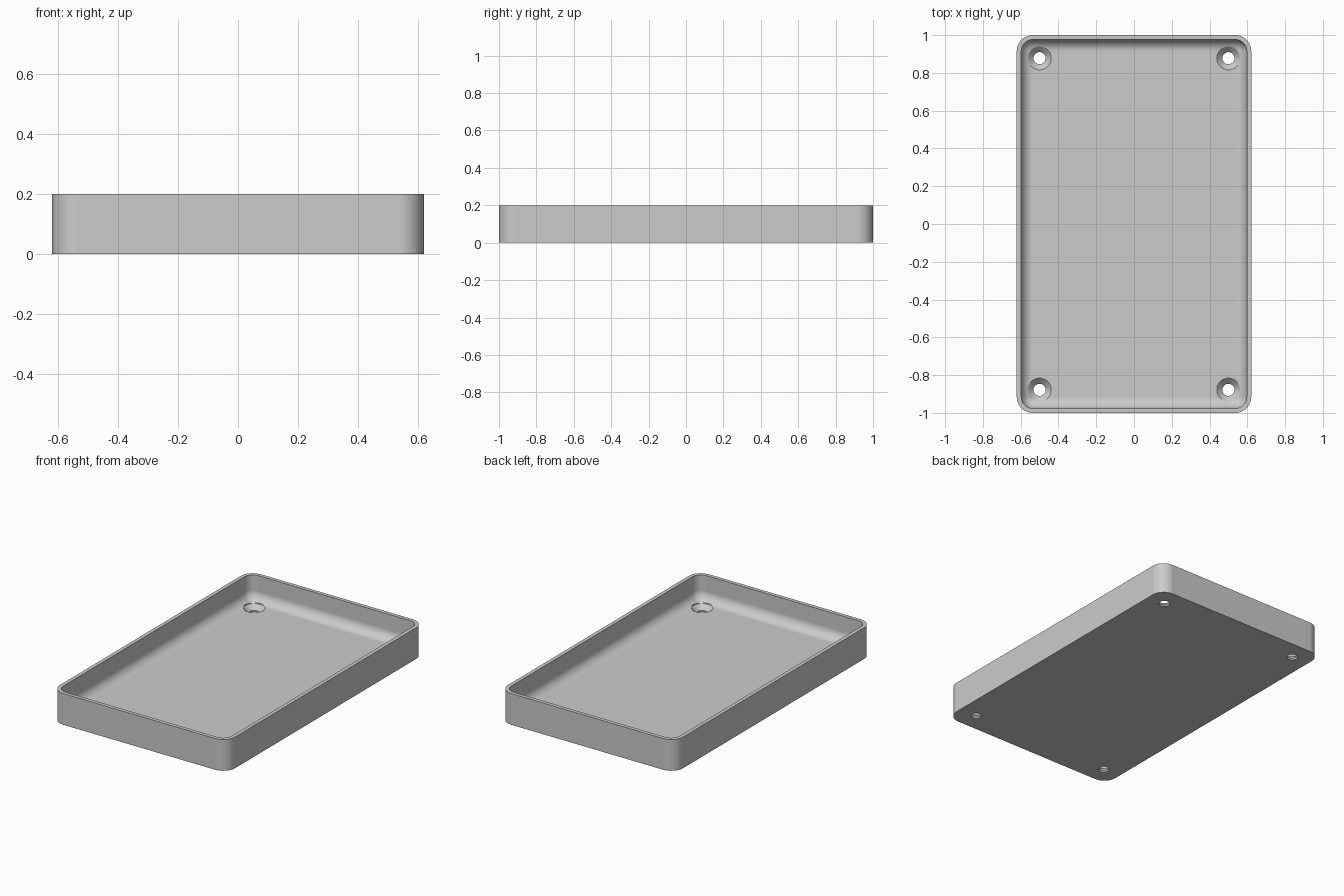
import bpy, bmesh
from mathutils import Matrix

old = bpy.data.objects.get("Cube")
if old:
    bpy.data.objects.remove(old, do_unlink=True)

HALF_X, HALF_Y, HEIGHT = 0.621, 1.0, 0.2
WALL, FLOOR, CORNER = 0.024, 0.04, 0.085
FILLET = CORNER - WALL

grey = bpy.data.materials.new("light grey plastic")
grey.use_nodes = True
colour = (0.6, 0.6, 0.6, 1)
grey.diffuse_color = colour
grey.node_tree.nodes["Principled BSDF"].inputs["Base Color"].default_value = colour


def finish(name, bm):
    bmesh.ops.recalc_face_normals(bm, faces=bm.faces)
    mesh = bpy.data.meshes.new(name)
    bm.to_mesh(mesh)
    bm.free()
    mesh.materials.append(grey)
    ob = bpy.data.objects.new(name, mesh)
    bpy.context.collection.objects.link(ob)
    return ob


def rounded_box(name, hx, hy, z0, z1, radius, upright_only):
    """Box with rounded upright edges, or with every edge rounded."""
    bm = bmesh.new()
    bmesh.ops.create_cube(bm, size=1)
    for v in bm.verts:
        v.co = (v.co.x * 2 * hx, v.co.y * 2 * hy, z1 if v.co.z > 0 else z0)
    edges = [e for e in bm.edges if not upright_only
             or abs(e.verts[0].co.z - e.verts[1].co.z) > 0.01]
    bmesh.ops.bevel(bm, geom=edges, offset=radius, offset_type='OFFSET',
                    segments=12, profile=0.5, affect='EDGES')
    return finish(name, bm)


def screw_cutter(name, x, y):
    """Straight hole, cone and head clearance, as one turned profile."""
    profile = [(0, -0.1), (0.032, -0.1), (0.032, 0.01),
               (0.062, FLOOR), (0.062, 0.15), (0, 0.15)]
    bm = bmesh.new()
    verts = [bm.verts.new((r, 0, z)) for r, z in profile]
    edges = [bm.edges.new(pair) for pair in zip(verts, verts[1:])]
    bmesh.ops.spin(bm, geom=verts + edges, cent=(0, 0, 0), axis=(0, 0, 1),
                   angle=6.283185307, steps=48)
    bmesh.ops.remove_doubles(bm, verts=bm.verts, dist=0.0001)
    bmesh.ops.transform(bm, matrix=Matrix.Translation((x, y, 0)), verts=bm.verts)
    return finish(name, bm)


# Outer shell of the tray
tray = rounded_box("tray", HALF_X, HALF_Y, 0, HEIGHT, CORNER, True)

# Cavity with filleted floor, and four countersunk screw holes
cutters = [rounded_box("cavity_cutter", HALF_X - WALL, HALF_Y - WALL,
                       FLOOR, HEIGHT * 2, FILLET, False)]
for side, sx in (("right", -1), ("left", 1)):
    for end, sy in (("front", -1), ("back", 1)):
        cutters.append(screw_cutter(f"{end}_{side}_hole_cutter", sx * 0.5, sy * 0.878))

for cutter in cutters:
    cutter.hide_render = True
    mod = tray.modifiers.new(cutter.name, 'BOOLEAN')
    mod.operation = 'DIFFERENCE'
    mod.solver = 'EXACT'
    mod.object = cutter

# Make the cuts permanent and drop the cutters
graph = bpy.context.evaluated_depsgraph_get()
cut_mesh = bpy.data.meshes.new_from_object(tray.evaluated_get(graph))
tray.modifiers.clear()
tray.data = cut_mesh
cut_mesh.name = "tray"
for cutter in cutters:
    bpy.data.objects.remove(cutter, do_unlink=True)

# Smooth the rounded corners and fillets, keep the rims sharp
bpy.ops.object.select_all(action='DESELECT')
tray.select_set(True)
bpy.context.view_layer.objects.active = tray
bpy.ops.object.shade_smooth_by_angle(angle=0.5)
weighted = tray.modifiers.new("weighted normals", 'WEIGHTED_NORMAL')
weighted.keep_sharp = True
